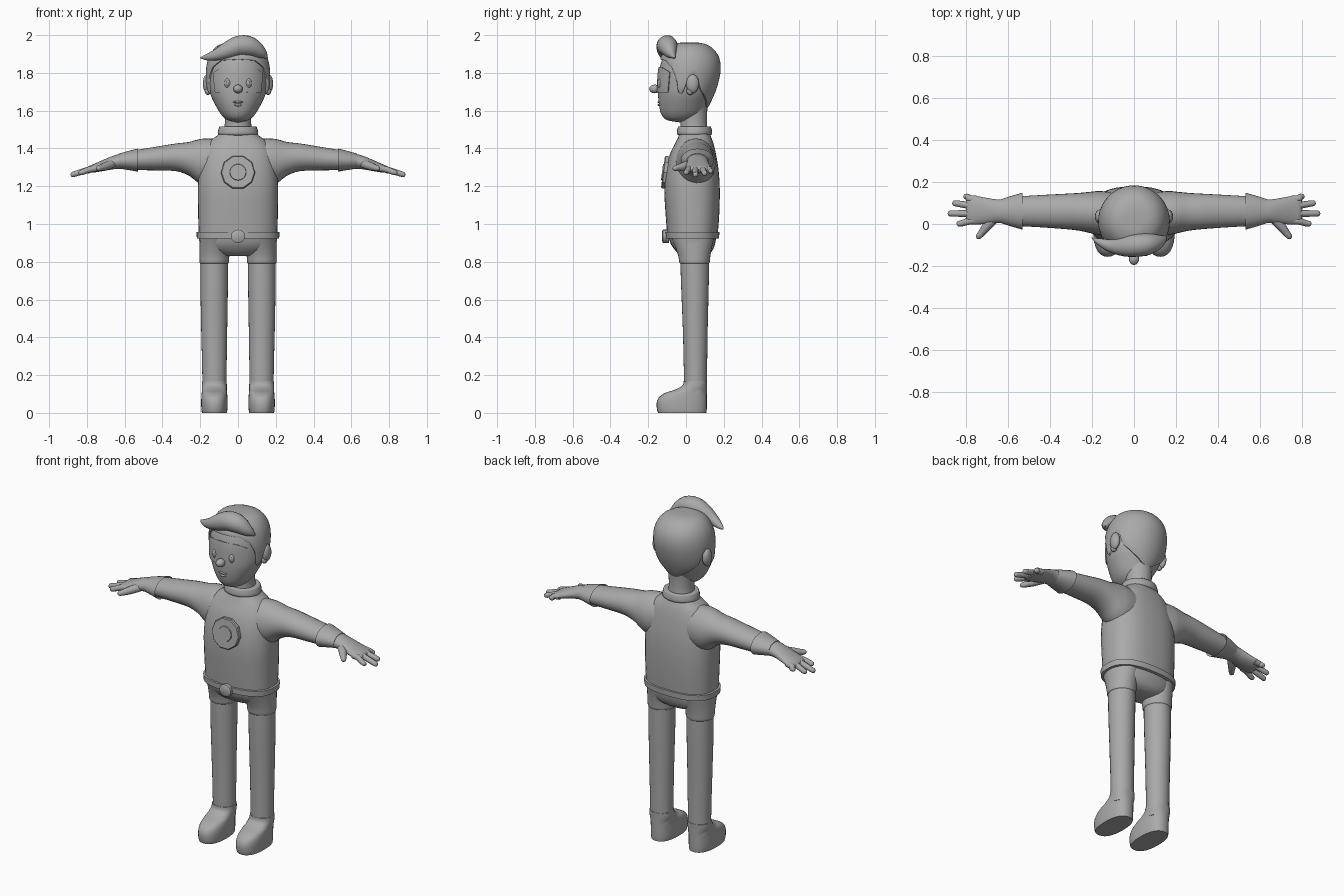
import bpy, bmesh, math
from mathutils import Vector

grey = bpy.data.materials.new("plain_grey")
grey.diffuse_color = (0.4, 0.4, 0.4, 1)


def grid(name, rows, caps=True, mirror=False, angle=50):
    """Skin closed rings of points into one object."""
    bm = bmesh.new()
    vs = [[bm.verts.new(p) for p in row] for row in rows]
    n = len(rows[0])
    for a, b in zip(vs, vs[1:]):
        for i in range(n):
            j = (i + 1) % n
            bm.faces.new((a[i], a[j], b[j], b[i]))
    if caps:
        bm.faces.new(vs[0])
        bm.faces.new(vs[-1])
    bmesh.ops.remove_doubles(bm, verts=bm.verts, dist=0.0004)
    bmesh.ops.recalc_face_normals(bm, faces=bm.faces)
    me = bpy.data.meshes.new(name)
    bm.to_mesh(me)
    bm.free()
    me.materials.append(grey)
    ob = bpy.data.objects.new(name, me)
    bpy.context.collection.objects.link(ob)
    if mirror:
        ob.modifiers.new("mirror", 'MIRROR')
    bpy.ops.object.select_all(action='DESELECT')
    ob.select_set(True)
    bpy.context.view_layer.objects.active = ob
    bpy.ops.object.shade_smooth_by_angle(angle=math.radians(angle))
    return ob


def spline(pts, t):
    """Catmull-Rom value of a list of tuples, t from 0 to 1."""
    s = t * (len(pts) - 1)
    i = min(int(s), len(pts) - 2)
    f = s - i
    p = [pts[max(0, min(len(pts) - 1, i + k))] for k in (-1, 0, 1, 2)]
    return tuple(0.5 * (2 * b + (c - a) * f + (2 * a - 5 * b + 4 * c - d) * f * f
                        + (3 * b - a - 3 * c + d) * f ** 3) for a, b, c, d in zip(*p))


def refine(pts, k):
    m = (len(pts) - 1) * k
    return [spline(pts, i / m) for i in range(m + 1)] if k > 1 else pts


def spow(v, e):
    return math.copysign(abs(v) ** e, v)


def loft(name, rings, axis='z', k=3, n=28, power=2.0, **kw):
    """Rings are (position, centre1, centre2, radius1, radius2)."""
    rows = []
    for t, c1, c2, r1, r2 in refine(rings, k):
        row = []
        for i in range(n):
            a = math.tau * i / n
            u = c1 + r1 * spow(math.cos(a), 2 / power)
            v = c2 + r2 * spow(math.sin(a), 2 / power)
            row.append((u, v, t) if axis == 'z' else (t, u, v) if axis == 'x' else (u, t, v))
        rows.append(row)
    return grid(name, rows, **kw)


def tube(name, pts, k=3, n=12, flat=1.0, **kw):
    """Tapered tube through (x, y, z, radius)."""
    pts = refine(pts, k)
    rows = []
    for i, p in enumerate(pts):
        d = Vector(pts[min(i + 1, len(pts) - 1)][:3]) - Vector(pts[max(i - 1, 0)][:3])
        side = d.cross(Vector((0, 0, 1))).normalized()
        up = side.cross(d).normalized()
        r = max(p[3], 0.001)
        rows.append([Vector(p[:3]) + r * (side * math.cos(math.tau * j / n)
                     + up * flat * math.sin(math.tau * j / n)) for j in range(n)])
    return grid(name, rows, **kw)


def ellipsoid(name, c, r, n=16, **kw):
    rings = []
    for i in range(11):
        a = math.pi * i / 10
        s = max(math.sin(a), 0.001)
        rings.append((c[2] - r[2] * math.cos(a), c[0], c[1], r[0] * s, r[1] * s))
    return loft(name, rings, k=1, n=n, **kw)


# Torso, collar and belt
loft("torso", [(.93, 0, .034, .208, .133), (1.05, 0, .034, .211, .142), (1.18, 0, .032, .213, .147),
               (1.28, 0, .033, .207, .140), (1.37, 0, .037, .19, .122), (1.43, 0, .044, .158, .10),
               (1.465, 0, .046, .115, .085), (1.49, 0, .046, .085, .075)], power=2.5, n=36)
loft("collar", [(1.468, 0, .045, .09, .08), (1.475, 0, .045, .106, .092), (1.49, 0, .045, .106, .093),
                (1.508, 0, .045, .101, .089), (1.517, 0, .045, .095, .084), (1.515, 0, .045, .07, .065)], k=2)
loft("belt", [(.922, 0, .034, .20, .125), (.924, 0, .034, .218, .141), (.957, 0, .034, .220, .143),
              (.960, 0, .034, .20, .13)], k=1, power=2.5, n=36)
loft("buckle", [(-.128, 0, .935, .026, .024), (-.122, 0, .935, .038, .035), (-.09, 0, .935, .038, .035)],
     axis='y', k=1, n=16, angle=30)

# Chest badge: flat plate with a raised centre, leaning with the chest
for nm, r, y, n in (("badge_plate", .091, -.122, 10), ("badge_centre", .044, -.127, 20)):
    ob = loft(nm, [(0, 0, 0, r * .95, r * .95), (.005, 0, 0, r, r), (.03, 0, 0, r, r)],
              axis='y', k=1, n=n, angle=30)
    ob.location = (0, y, 1.275)
    ob.rotation_euler = (math.radians(-7), 0, 0)

# Pelvis, shorts, legs and shoes
loft("pelvis", [(.94, 0, .034, .206, .128), (.90, 0, .036, .204, .119), (.87, 0, .04, .19, .105),
                (.845, 0, .044, .14, .085), (.83, 0, .045, .07, .06)], power=2.3)
loft("shorts_leg", [(.93, .118, .035, .086, .115), (.88, .122, .040, .082, .098), (.83, .125, .044, .079, .085),
                    (.795, .126, .045, .077, .08), (.79, .126, .046, .070, .07)], mirror=True)
loft("leg", [(.86, .125, .046, .072, .077), (.7, .126, .047, .073, .074), (.45, .126, .049, .069, .066),
             (.25, .125, .05, .065, .062), (.1, .125, .05, .063, .06)], mirror=True)
loft("shoe", [(0, .125, -.02, .066, .128), (.02, .125, -.022, .069, .132), (.055, .125, -.022, .070, .133),
              (.085, .125, -.015, .069, .126), (.108, .125, .003, .067, .108), (.122, .125, .025, .066, .086),
              (.145, .125, .046, .066, .065), (.17, .125, .05, .064, .062)], power=2.4, mirror=True)

# Arms, flared cuffs and gloves
loft("arm", [(.08, .048, 1.33, .10, .12), (.16, .052, 1.327, .105, .126), (.21, .055, 1.333, .098, .115),
             (.26, .058, 1.345, .09, .089), (.33, .06, 1.353, .084, .073), (.44, .061, 1.346, .077, .062),
             (.56, .061, 1.337, .07, .052)], axis='x', mirror=True)
loft("cuff", [(.545, .061, 1.337, .066, .048), (.530, .061, 1.338, .088, .061), (.545, .061, 1.338, .084, .058),
              (.60, .061, 1.335, .068, .046), (.63, .061, 1.333, .058, .04)], axis='x', k=1, mirror=True)
loft("hand", [(.59, .061, 1.335, .062, .043), (.65, .061, 1.328, .056, .037), (.71, .063, 1.311, .063, .030),
              (.76, .066, 1.296, .068, .023), (.79, .067, 1.289, .064, .017), (.80, .067, 1.287, .05, .008)],
     axis='x', mirror=True)
for nm, y0, y1, x1, z1 in (("little_finger", .118, .130, .812, 1.279), ("ring_finger", .086, .098, .866, 1.268),
                           ("middle_finger", .050, .050, .887, 1.262), ("index_finger", .016, .002, .845, 1.272)):
    tube(nm, [(.75, y0, 1.294, .017), (.785, y0 * .8 + y1 * .2, 1.289, .0165),
              (x1 - .02, y1, z1 + .002, .0145), (x1 - .005, y1, z1, .011), (x1, y1, z1, .001)], mirror=True)
tube("thumb", [(.66, .03, 1.32, .022), (.70, -.01, 1.306, .022), (.725, -.042, 1.298, .017),
               (.742, -.062, 1.294, .013), (.748, -.07, 1.293, .001)], mirror=True)

# Head surface: (height, half width, front, back)
HEAD = [(1.538, .003, -.032, -.026), (1.55, .055, -.10, .04), (1.58, .09, -.13, .085), (1.63, .12, -.143, .112),
        (1.69, .147, -.148, .140), (1.75, .157, -.147, .16), (1.82, .157, -.141, .172), (1.88, .143, -.122, .163),
        (1.925, .113, -.09, .13), (1.952, .067, -.042, .08), (1.960, .002, .015, .019)]


def head_point(u, phi, d=0.0):
    z, w, f, b = spline(HEAD, u)
    if w < .004:
        d *= .1
    else:
        d *= min(1, w / .1)
    return Vector(((w + d) * math.sin(phi), (f + b) / 2 - ((b - f) / 2 + d) * math.cos(phi),
                   z + max(0, u - .6) * 2 * abs(d) * (d > 0)))


def u_at(z):
    lo, hi = 0.0, 1.0
    for _ in range(30):
        m = (lo + hi) / 2
        lo, hi = (m, hi) if spline(HEAD, m)[0] < z else (lo, m)
    return lo


N = 72
grid("head", [[head_point(i / 40, math.tau * j / N) for j in range(N)] for i in range(41)])
loft("neck", [(1.48, 0, .043, .078, .075), (1.53, 0, .041, .07, .07), (1.59, 0, .038, .072, .074),
              (1.64, 0, .036, .08, .08)])

# Hair cap: hairline height by angle away from the face
LINE = [(0, 1.87), (35, 1.865), (55, 1.83), (68, 1.77), (76, 1.69), (84, 1.685), (90, 1.76), (100, 1.795),
        (110, 1.77), (118, 1.715), (140, 1.665), (165, 1.62), (180, 1.61)]


def hairline(phi):
    a = abs((math.degrees(phi) + 180) % 360 - 180)
    for (a0, z0), (a1, z1) in zip(LINE, LINE[1:]):
        if a <= a1 + 1e-6:
            return u_at(z0 + (z1 - z0) * (a - a0) / (a1 - a0))
    return u_at(LINE[-1][1])


edge = [hairline(math.tau * j / N) for j in range(N)]
rows = [[head_point(edge[j], math.tau * j / N, -.006) for j in range(N)]]
for i in range(21):
    d = .008 if i == 0 else .012
    rows.append([head_point(edge[j] + (1 - edge[j]) * i / 20, math.tau * j / N, d) for j in range(N)])
grid("hair_cap", rows, caps=False)
tube("hair_quiff", [(.155, -.06, 1.88, .004), (.125, -.08, 1.905, .03), (.07, -.095, 1.938, .051),
                    (.01, -.102, 1.944, .054), (-.05, -.108, 1.922, .046), (-.11, -.104, 1.897, .031),
                    (-.165, -.085, 1.883, .017), (-.202, -.066, 1.880, .001)], n=20)

# Eye mask wrapped on the face
phis = [math.radians(-52 + 104 * i / 24) for i in range(25)]
rows = []
for i in range(9):
    row = []
    for p, d in [(p, .006) for p in phis] + [(p, -.008) for p in reversed(phis)]:
        c = abs(p) / phis[-1]
        low = 1.69 + .012 * (1 - c) + .008 * c ** 6
        top = 1.832 - .03 * c ** 3
        row.append(head_point(u_at(low + (top - low) * i / 8), p, d))
    rows.append(row)
grid("eye_mask", rows)

# Eyes, nose, mouth and ears
ellipsoid("eye", (.055, -.139, 1.745), (.017, .012, .026), mirror=True)
ellipsoid("pupil", (.055, -.148, 1.745), (.008, .005, .014), mirror=True)
ellipsoid("nose", (0, -.165, 1.715), (.025, .030, .023))
ellipsoid("upper_lip", (0, -.143, 1.646), (.028, .008, .006))
ellipsoid("lower_lip", (0, -.141, 1.630), (.020, .009, .007))
ellipsoid("ear", (.164, .035, 1.742), (.022, .034, .05), mirror=True)
ellipsoid("ear_lobe", (.160, .022, 1.705), (.016, .02, .022), mirror=True)
